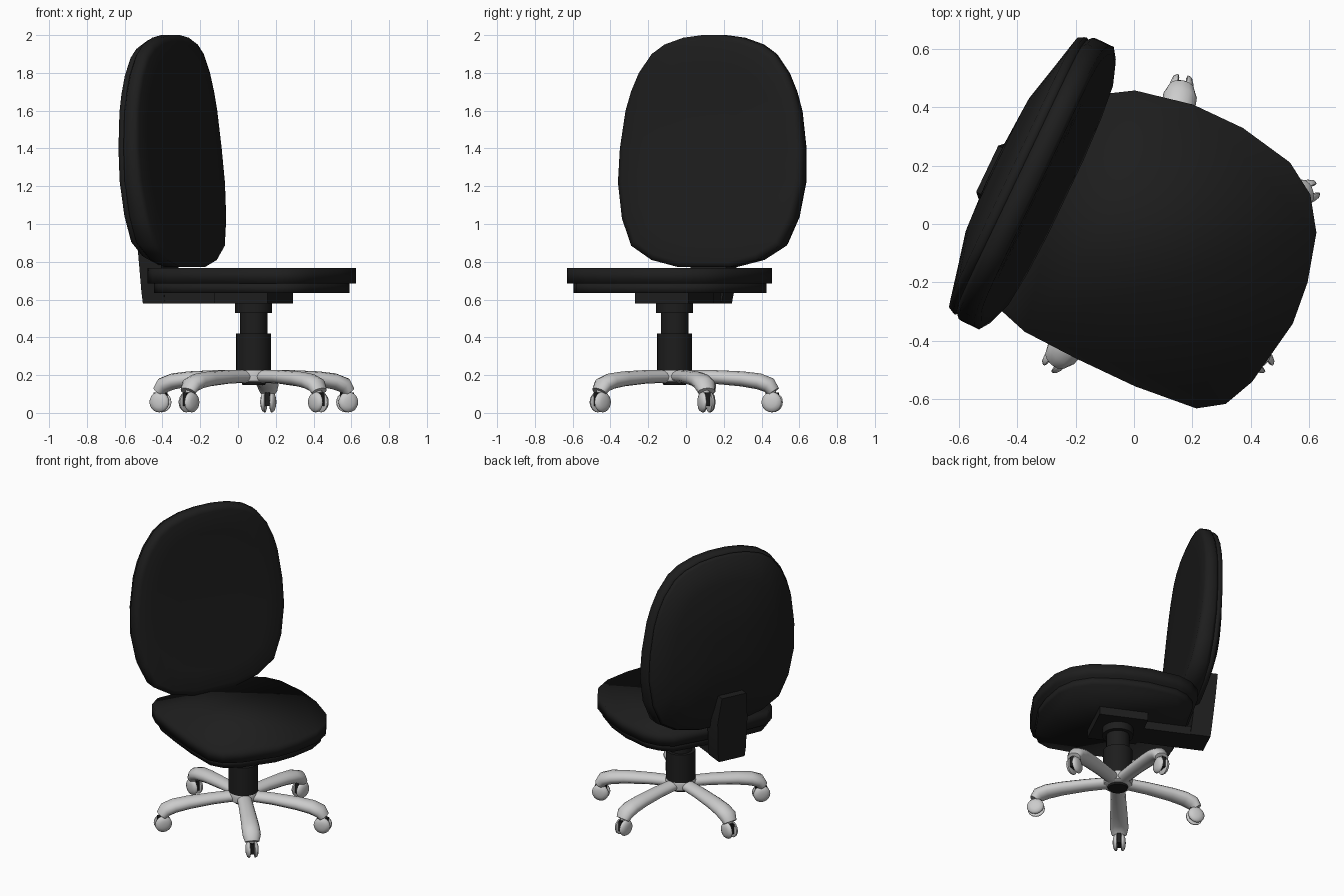
import bpy, bmesh, math
from mathutils import Matrix, Vector

if "Cube" in bpy.data.objects:
    bpy.data.objects.remove(bpy.data.objects["Cube"], do_unlink=True)


def material(name, value):
    m = bpy.data.materials.new(name)
    m.use_nodes = True
    m.diffuse_color = (value, value, value, 1)
    bsdf = m.node_tree.nodes["Principled BSDF"]
    bsdf.inputs["Base Color"].default_value = m.diffuse_color
    bsdf.inputs["Roughness"].default_value = 0.7
    return m


BLACK = material("black fabric", 0.0125)
SILVER = material("silver metal", 0.6)

# The upper chair is swivelled on the column; local +x is forward
COLUMN = Matrix.Translation((0.083, -0.06, 0))
CHAIR = COLUMN @ Matrix.Rotation(math.radians(-25.5), 4, "Z")


def finish(name, bm, mat, matrix, angle=None):
    bmesh.ops.recalc_face_normals(bm, faces=bm.faces)
    me = bpy.data.meshes.new(name)
    bm.to_mesh(me)
    bm.free()
    me.materials.append(mat)
    ob = bpy.data.objects.new(name, me)
    bpy.context.collection.objects.link(ob)
    ob.matrix_world = matrix
    bpy.ops.object.select_all(action="DESELECT")
    ob.select_set(True)
    bpy.context.view_layer.objects.active = ob
    if angle is None:
        bpy.ops.object.shade_smooth()
    else:
        bpy.ops.object.shade_smooth_by_angle(angle=math.radians(angle))


def loft(name, rings, mat, matrix, angle=None):
    """Bridge matching rings of points and cap both ends."""
    bm = bmesh.new()
    loops = [[bm.verts.new(p) for p in ring] for ring in rings]
    n = len(loops[0])
    for a, b in zip(loops, loops[1:]):
        for i in range(n):
            j = (i + 1) % n
            bm.faces.new((a[i], a[j], b[j], b[i]))
    bm.faces.new(loops[0])
    bm.faces.new(loops[-1])
    finish(name, bm, mat, matrix, angle)


def box(name, x0, x1, y0, y1, z0, z1, mat, matrix):
    rings = [[(x, y, z) for x, y in ((x0, y0), (x1, y0), (x1, y1), (x0, y1))]
             for z in (z0, z1)]
    loft(name, rings, mat, matrix, 30)


def lathe(name, profile, mat, matrix, sides=24, angle=40):
    rings = [[(r * math.cos(2 * math.pi * i / sides), r * math.sin(2 * math.pi * i / sides), z)
              for i in range(sides)] for r, z in profile]
    loft(name, rings, mat, matrix, angle)


# Seat: flat cushion on a slightly smaller pan
SEAT = [(-.378, .38), (-.294, .432), (-.094, .474), (.094, .475), (.29, .438), (.40, .369),
        (.475, .26), (.521, .093), (.536, -.055), (.496, -.295), (.447, -.402), (.363, -.459),
        (.141, -.481), (-.08, -.482), (-.28, -.475), (-.38, -.445), (-.445, -.37),
        (-.46, 0), (-.44, .3)]


def seat_ring(scale, z):
    return [(x * scale, y * scale, z) for x, y in SEAT]


loft("seat_cushion", [seat_ring(1, .685), seat_ring(1, .768)], BLACK, CHAIR)
loft("seat_pan", [seat_ring(.94, .635), seat_ring(.94, .69)], BLACK, CHAIR)

# Backrest: mirrored outline, curving forward towards the bottom, bulging at the rear
HALF = [(.15, .772), (.31, .81), (.435, .885), (.50, 1.03), (.535, 1.22), (.532, 1.4),
        (.505, 1.6), (.475, 1.7), (.43, 1.8), (.355, 1.9), (.28, 1.95), (.17, 1.986), (.06, 2.0)]
BACK = HALF + [(-y, z) for y, z in reversed(HALF)]
MID = 1.37


def back_ring(x, scale, bend):
    ring = []
    for y, z in BACK:
        h = MID + (z - MID) * scale
        ring.append((x + bend * ((1.9 - h) / 1.1) ** 2, y * scale, h))
    return ring


loft("back_cushion", [back_ring(*r) for r in
                      ((-.444, .4, .1), (-.445, .75, .1), (-.45, .95, .1), (-.462, 1, .1),
                       (-.515, 1, .06), (-.53, .965, .05))], BLACK, CHAIR)
loft("back_shell", [back_ring(*r) for r in
                    ((-.52, .96, .05), (-.54, .98, .05), (-.56, .96, .05), (-.59, .7, .04),
                     (-.615, .5, .04), (-.625, .2, .04))], BLACK, CHAIR)

# Tilt mechanism, arm and the upright that carries the backrest
box("tilt_mechanism", -.157, .157, -.157, .157, .58, .64, BLACK, CHAIR)
box("support_arm", -.575, -.1, -.13, .05, .58, .64, BLACK, CHAIR)
UPRIGHT = [(.58, -.588, -.13, .055), (.64, -.594, -.135, .065),
           (.86, -.615, -.135, .08), (1.04, -.635, -.115, .06)]
loft("back_upright", [[(x, a, z), (x + .13, a, z), (x + .13, b, z), (x, b, z)]
                      for z, x, a, b in UPRIGHT], BLACK, CHAIR, 30)

# Gas lift column
lathe("column_collar", [(.098, .53), (.098, .59)], BLACK, COLUMN)
lathe("column_piston", [(.073, .41), (.073, .54)], BLACK, COLUMN)
lathe("column_sleeve", [(.093, .2), (.093, .42)], BLACK, COLUMN)
lathe("hub", [(.07, .16), (.09, .17), (.097, .215), (.092, .228)], SILVER, COLUMN)
lathe("hub_plug", [(.06, .148), (.066, .165)], BLACK, COLUMN)


# Five legs with twin-wheel casters
def leg(name, matrix):
    path = [(.04, .194, .85), (.2, .191, .9), (.36, .18, 1), (.45, .167, 1.07),
            (.505, .147, 1.07), (.53, .112, .85)]
    rings = []
    for k, (x, z, size) in enumerate(path):
        a, b = path[max(k - 1, 0)], path[min(k + 1, len(path) - 1)]
        t = Vector((b[0] - a[0], 0, b[1] - a[1])).normalized()
        up = Vector((-t.z, 0, t.x))
        ring = []
        for i in range(12):
            c = 2 * math.pi * i / 12
            ring.append(Vector((x, 0, z)) + up * .04 * size * math.sin(c)
                        + Vector((0, .054 * size * math.cos(c), 0)))
        rings.append(ring)
    loft(name, rings, SILVER, matrix, 60)


WHEEL = [(.045, .012), (.054, .016), (.054, .022), (.047, .032), (.028, .039), (.01, .041)]
for n, degrees in enumerate((81.5, 18.5, -49, 229, 161), 1):
    m = COLUMN @ Matrix.Rotation(math.radians(degrees), 4, "Z")
    leg(f"leg_{n}", m)
    caster = m @ Matrix.Translation((.522, 0, .057))
    for side, turn in (("left", -90), ("right", 90)):
        lathe(f"caster_{n}_{side}_wheel", WHEEL, SILVER,
              caster @ Matrix.Rotation(math.radians(turn), 4, "X"), 20, 50)
    box(f"caster_{n}_fork", -.035, .035, -.013, .013, -.02, .05, BLACK, caster)
    lathe(f"caster_{n}_stem", [(.02, .02), (.02, .08)], SILVER, caster, 10)
